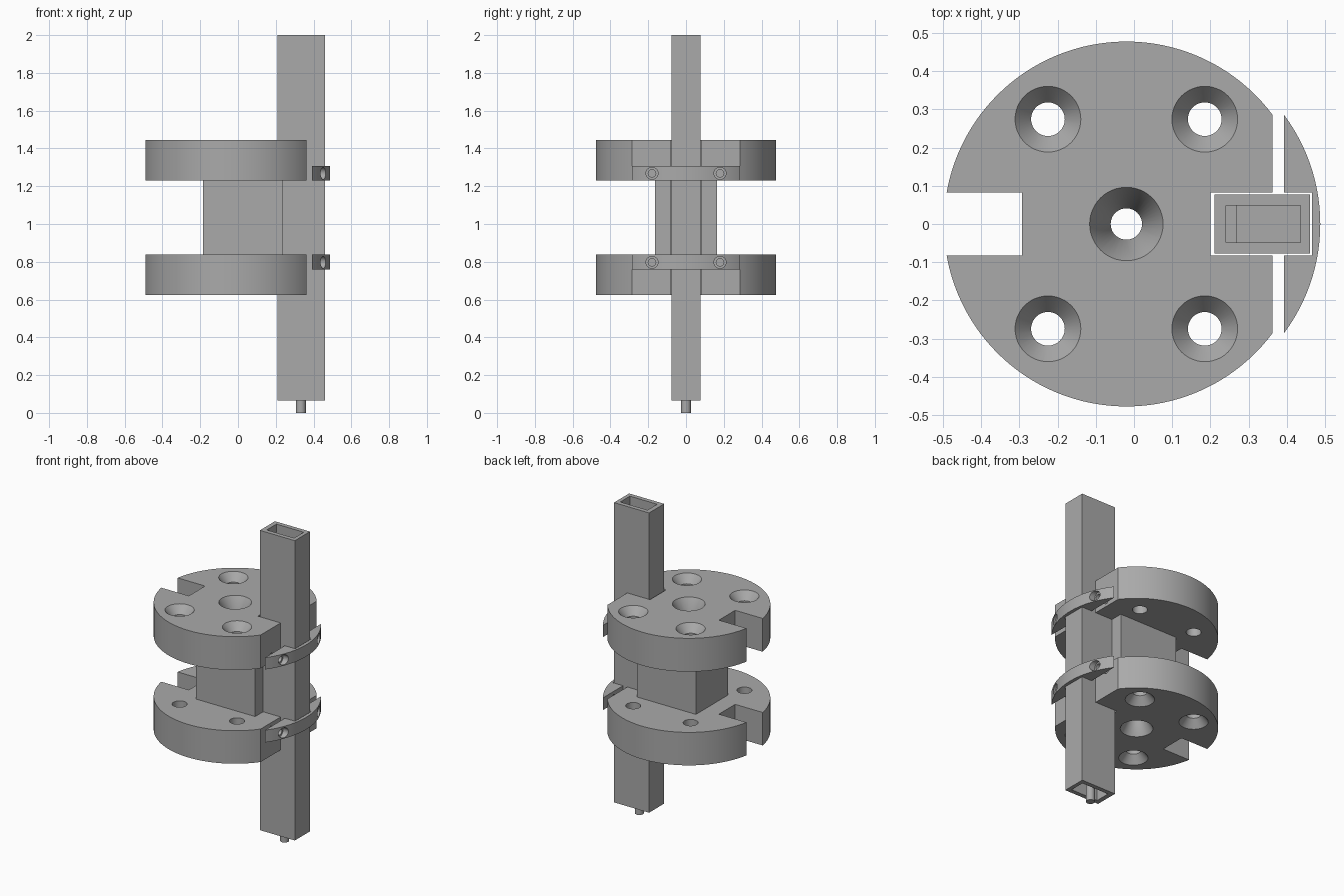
import bpy
import math

if "Cube" in bpy.data.objects:
    bpy.data.objects.remove(bpy.data.objects["Cube"], do_unlink=True)

grey = bpy.data.materials.new("plain_grey")
grey.use_nodes = True
grey.diffuse_color = (0.4, 0.4, 0.4, 1)
grey.node_tree.nodes["Principled BSDF"].inputs["Base Color"].default_value = (0.4, 0.4, 0.4, 1)

CX, R = -0.02, 0.477     # disc axis and radius
FLAT, GAP = 0.362, 0.03  # flat cut and clamp clearance


def finish(name):
    ob = bpy.context.object
    ob.name = name
    ob.data.materials.clear()
    ob.data.materials.append(grey)
    return ob


def box(name, x, y, z):
    mid = [(a + b) / 2 for a, b in (x, y, z)]
    bpy.ops.mesh.primitive_cube_add(size=1, location=mid)
    ob = finish(name)
    ob.scale = [b - a for a, b in (x, y, z)]
    bpy.ops.object.transform_apply(location=True, rotation=True, scale=True)
    return ob


def cone(name, x, y, z0, z1, r0, r1, sides=48):
    bpy.ops.mesh.primitive_cone_add(vertices=sides, radius1=r0, radius2=r1, depth=z1 - z0,
                                    location=(x, y, (z0 + z1) / 2))
    ob = finish(name)
    bpy.ops.object.transform_apply(location=True, rotation=True, scale=True)
    return ob


def rod_x(name, x0, x1, y, z, r):
    bpy.ops.mesh.primitive_cylinder_add(vertices=32, radius=r, depth=x1 - x0,
                                        location=((x0 + x1) / 2, y, z),
                                        rotation=(0, math.pi / 2, 0))
    ob = finish(name)
    bpy.ops.object.transform_apply(location=True, rotation=True, scale=True)
    return ob


def cut(ob, *cutters, operation="DIFFERENCE"):
    bpy.ops.object.select_all(action="DESELECT")
    bpy.context.view_layer.objects.active = ob
    ob.select_set(True)
    for c in cutters:
        mod = ob.modifiers.new("cut", "BOOLEAN")
        mod.operation, mod.solver, mod.object = operation, "EXACT", c
        bpy.ops.object.modifier_apply(modifier=mod.name)
        bpy.data.objects.remove(c, do_unlink=True)


def smooth(ob):
    bpy.ops.object.select_all(action="DESELECT")
    bpy.context.view_layer.objects.active = ob
    ob.select_set(True)
    bpy.ops.object.shade_smooth_by_angle(angle=math.radians(30))


def drill(ob, x, y, z0, z1, r, rim, depth, up):
    """Through hole with a countersink on the outward face."""
    cut(ob, cone("bit", x, y, z0 - 0.05, z1 + 0.05, r, r))
    over = 0.01
    wide = rim + (rim - r) * over / depth
    if up:
        cut(ob, cone("sink", x, y, z1 - depth, z1 + over, r, wide))
    else:
        cut(ob, cone("sink", x, y, z0 - over, z0 + depth, wide, r))


# Flanges: round discs with a rear notch, a flat edge and a tube slot
def flange(name, z0, z1, up, screw_z):
    disc = cone(name, CX, 0, z0, z1, R, R, 128)
    z = (z0 - 0.1, z1 + 0.1)
    cut(disc,
        box("notch", (-0.7, -0.293), (-0.083, 0.083), z),
        box("flat", (FLAT, 0.7), (-0.6, 0.6), z),
        box("slot", (0.2, 0.7), (-0.082, 0.082), z))
    for dx in (-0.205, 0.205):
        for y in (-0.274, 0.274):
            drill(disc, CX + dx, y, z0, z1, 0.044, 0.086, 0.05, up)
    drill(disc, CX, 0, z0, z1, 0.041, 0.096, 0.1, up)
    for y in (-0.18, 0.18):
        cut(disc, rod_x("screw_hole", 0.29, 0.45, y, screw_z, 0.02))
    smooth(disc)


# Clamp bars: the matching rim segments that hold the tube
def clamp(name, z0, z1, screw_z):
    bar = cone(name, CX + GAP, 0, z0, z1, R, R, 128)
    cut(bar,
        box("trim", (-0.7, FLAT + GAP), (-0.6, 0.6), (z0 - 0.1, z1 + 0.1)),
        box("slot", (0.3, 0.465), (-0.082, 0.082), (z0 - 0.1, z1 + 0.1)))
    for y in (-0.18, 0.18):
        cut(bar, rod_x("bit", 0.3, 0.6, y, screw_z, 0.02),
            rod_x("bore", 0.425, 0.6, y, screw_z, 0.032))
    smooth(bar)


flange("upper_flange", 1.23, 1.445, True, 1.268)
flange("lower_flange", 0.625, 0.838, False, 0.797)
clamp("upper_clamp", 1.23, 1.306, 1.268)
clamp("lower_clamp", 0.759, 0.838, 0.797)

# Square core between the flanges
core = box("core_block", (-0.185, 0.237), (-0.163, 0.163), (0.838, 1.23))
cut(core, box("slot", (0.2, 0.5), (-0.082, 0.082), (0.7, 1.4)),
    cone("bore", CX, 0, 0.7, 1.4, 0.041, 0.041))
smooth(core)

# Hollow rectangular tube with a slider and peg inside
tube = box("tube", (0.21, 0.46), (-0.077, 0.077), (0.065, 2.0))
cut(tube, box("hollow", (0.24, 0.435), (-0.049, 0.049), (0, 2.1)))
box("slider", (0.267, 0.435), (-0.049, 0.049), (0.35, 0.8))
box("slider_foot", (0.24, 0.267), (-0.049, 0.049), (0.35, 0.45))
smooth(cone("peg", 0.333, 0, 0, 0.35, 0.026, 0.026, 32))
